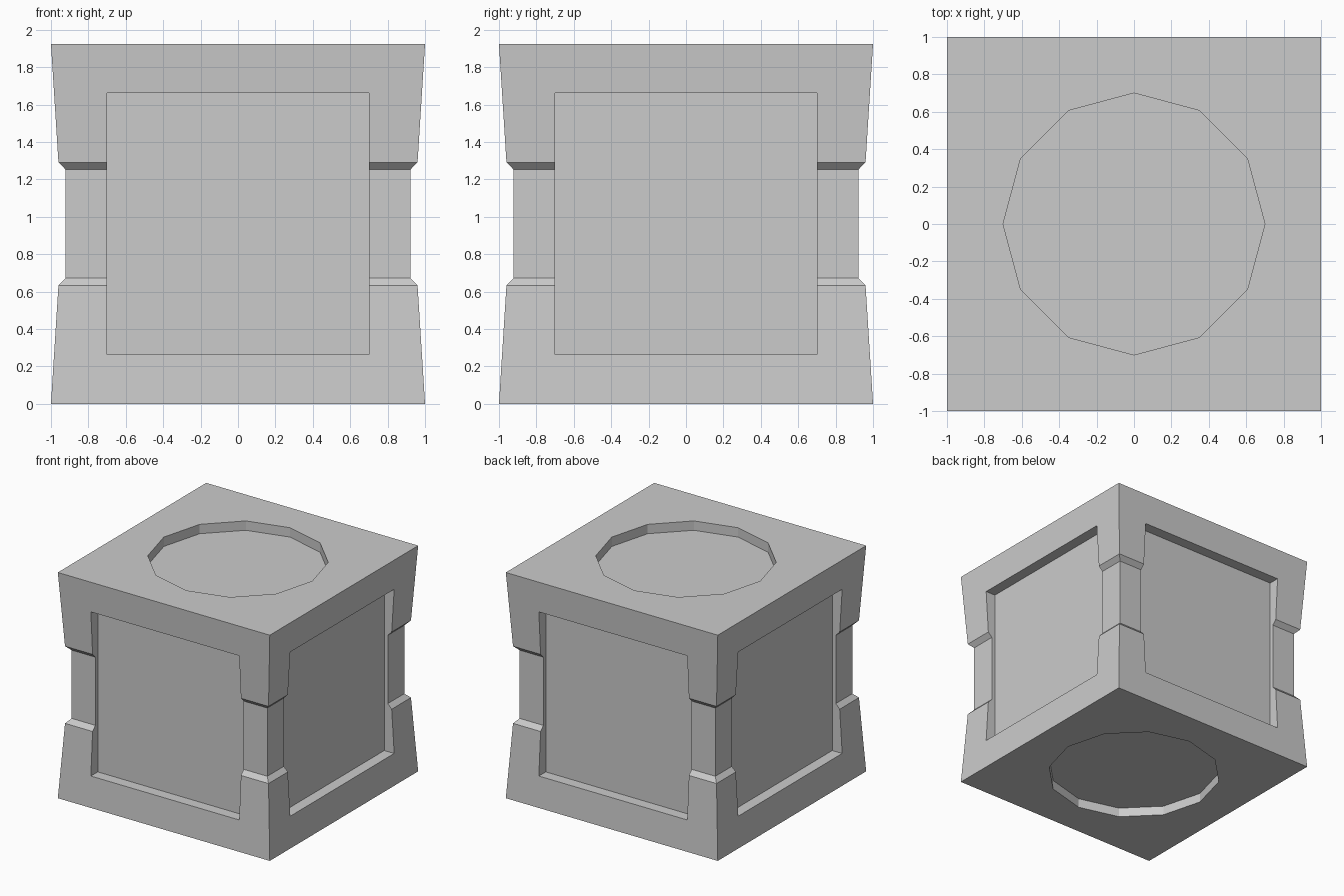
import bpy, bmesh
from math import pi
from mathutils import Matrix, Vector

if "Cube" in bpy.data.objects:
    bpy.data.objects.remove(bpy.data.objects["Cube"])

HEIGHT = 1.925
MID = HEIGHT / 2
FLOOR = 0.89          # distance of side panel floors from the centre
CAP_DEPTH = 0.08      # depth of round recesses in top and bottom


def make_object(name, bm):
    bmesh.ops.recalc_face_normals(bm, faces=bm.faces)
    mesh = bpy.data.meshes.new(name)
    bm.to_mesh(mesh)
    bm.free()
    obj = bpy.data.objects.new(name, mesh)
    bpy.context.collection.objects.link(obj)
    return obj


# Crate body: square cross-section with a pinched waist, lofted along z
half_profile = [(1.0, MID), (0.96, 0.329), (0.923, 0.291)]   # half width, offset from mid
profile = [(w, MID - d) for w, d in half_profile]
profile += [(w, MID + d) for w, d in reversed(half_profile)]
bm = bmesh.new()
rings = [[bm.verts.new((sx * w, sy * w, z)) for sx, sy in ((-1, -1), (1, -1), (1, 1), (-1, 1))]
         for w, z in profile]
for low, high in zip(rings, rings[1:]):
    for i in range(4):
        j = (i + 1) % 4
        bm.faces.new((low[i], low[j], high[j], high[i]))
bm.faces.new(rings[0][::-1])
bm.faces.new(rings[-1])
body = make_object("crate_body", bm)

# Recess cutters: a square one per side, a twelve-sided one for top and bottom
bm = bmesh.new()
for k in range(4):
    place = (Matrix.Rotation(k * pi / 2, 4, 'Z')
             @ Matrix.Translation((0, -FLOOR - 0.2, MID))
             @ Matrix.Diagonal((1.4, 0.4, 1.4, 1)))
    bmesh.ops.create_cube(bm, size=1, matrix=place)
for z in (CAP_DEPTH - 0.2, HEIGHT - CAP_DEPTH + 0.2):
    bmesh.ops.create_cone(bm, cap_ends=True, segments=12, radius1=0.7, radius2=0.7,
                          depth=0.4, matrix=Matrix.Translation((0, 0, z)))
cutter = make_object("recess_cutter", bm)
cutter.hide_render = True

# Carve the recesses, then discard the cutter
cut = body.modifiers.new("recesses", 'BOOLEAN')
cut.operation = 'DIFFERENCE'
cut.solver = 'EXACT'
cut.object = cutter
bpy.context.view_layer.objects.active = body
body.select_set(True)
bpy.ops.object.modifier_apply(modifier=cut.name)
bpy.data.objects.remove(cutter)
